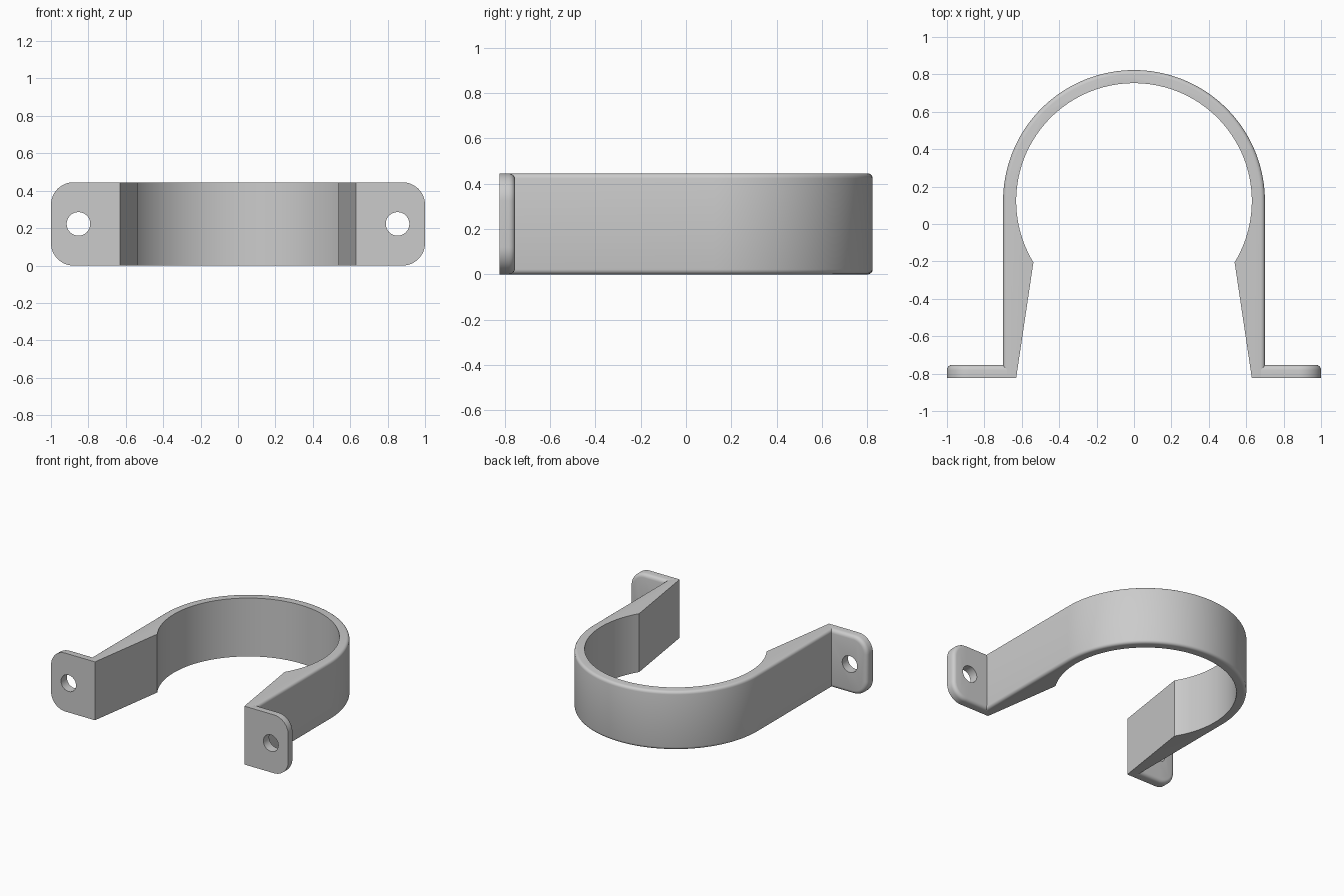
import bpy, bmesh
from math import sin, cos, pi, asin, radians

cube = bpy.data.objects.get("Cube")
if cube:
    bpy.data.objects.remove(cube, do_unlink=True)

HEIGHT = 0.445
FRONT = -0.823                 # mounting plane
THICK = 0.07
OUTER, INNER = 0.70, 0.63      # strap radii
CENTRE_Y = -FRONT - OUTER
LIP_Y = -0.205                 # where the bore meets the tapered legs

grey = bpy.data.materials.new("plain_grey")
grey.use_nodes = True
grey.diffuse_color = (0.6, 0.6, 0.6, 1)
grey.node_tree.nodes["Principled BSDF"].inputs["Base Color"].default_value = (0.6, 0.6, 0.6, 1)


def arc(cx, cy, r, start, end, steps):
    angles = [start + (end - start) * i / steps for i in range(steps + 1)]
    return [(cx + r * cos(a), cy + r * sin(a)) for a in angles]


def solid(name, points, direction, rounded, radius):
    """Extrude an outline and round the edges picked by a rule."""
    bm = bmesh.new()
    face = bm.faces.new([bm.verts.new(p) for p in points])
    top = bmesh.ops.extrude_face_region(bm, geom=[face], use_keep_orig=True)
    verts = [v for v in top["geom"] if isinstance(v, bmesh.types.BMVert)]
    bmesh.ops.translate(bm, verts=verts, vec=direction)
    bmesh.ops.recalc_face_normals(bm, faces=bm.faces)
    edges = [e for e in bm.edges if rounded(e)]
    bmesh.ops.bevel(bm, geom=edges, offset=radius, segments=4, profile=0.5,
                    affect='EDGES', clamp_overlap=False)
    bmesh.ops.recalc_face_normals(bm, faces=bm.faces)
    mesh = bpy.data.meshes.new(name)
    bm.to_mesh(mesh)
    bm.free()
    mesh.materials.append(grey)
    obj = bpy.data.objects.new(name, mesh)
    bpy.context.collection.objects.link(obj)
    return obj


def smooth(obj):
    bpy.ops.object.select_all(action='DESELECT')
    obj.select_set(True)
    bpy.context.view_layer.objects.active = obj
    bpy.ops.object.shade_smooth_by_angle(angle=radians(30))


# Strap: round outside with straight legs, bore inside with tapered legs
lip = asin((LIP_Y - CENTRE_Y) / INNER)
outline = [(OUTER, FRONT)] + arc(0, CENTRE_Y, OUTER, 0, pi, 72) + [(-OUTER, FRONT), (-INNER, FRONT)]
outline += arc(0, CENTRE_Y, INNER, pi - lip, lip, 96) + [(INNER, FRONT)]


def on_outside(edge):
    a, b = (v.co for v in edge.verts)
    outside = all(abs(abs(p.x) - OUTER) < 1e-4 if p.y < CENTRE_Y
                  else (p.x ** 2 + (p.y - CENTRE_Y) ** 2) ** 0.5 > OUTER - 1e-3 for p in (a, b))
    return outside and abs(a.z - b.z) < 1e-5


strap = solid("strap", [(x, y, 0) for x, y in outline], (0, 0, HEIGHT), on_outside, 0.022)
smooth(strap)

# Mounting flanges: plates with rounded corners, softened back edge, screw hole
for side, sign in (("left", 1), ("right", -1)):
    root, corner = OUTER - 0.04, 0.12
    plate = [(root, 0)] + arc(1 - corner, corner, corner, -pi / 2, 0, 12)
    plate += arc(1 - corner, HEIGHT - corner, corner, 0, pi / 2, 12) + [(root, HEIGHT)]

    def back_rim(edge):
        on_back = all(v.co.y > FRONT + THICK - 1e-4 for v in edge.verts)
        return on_back and any(abs(v.co.x) > root + 1e-3 for v in edge.verts)

    flange = solid(side + "_flange", [(sign * x, FRONT, z) for x, z in plate],
                   (0, THICK, 0), back_rim, 0.028)

    bpy.ops.mesh.primitive_cylinder_add(vertices=48, radius=0.063, depth=0.4,
                                        location=(sign * 0.853, FRONT, HEIGHT / 2),
                                        rotation=(pi / 2, 0, 0))
    cutter = bpy.context.object
    cutter.name = side + "_hole_cutter"
    cutter.hide_render = True
    cutter.data.materials.append(grey)
    cut = flange.modifiers.new("screw_hole", 'BOOLEAN')
    cut.operation = 'DIFFERENCE'
    cut.solver = 'EXACT'
    cut.object = cutter
    bpy.context.view_layer.objects.active = flange
    bpy.ops.object.modifier_apply(modifier=cut.name)
    bpy.data.objects.remove(cutter, do_unlink=True)
    smooth(flange)
